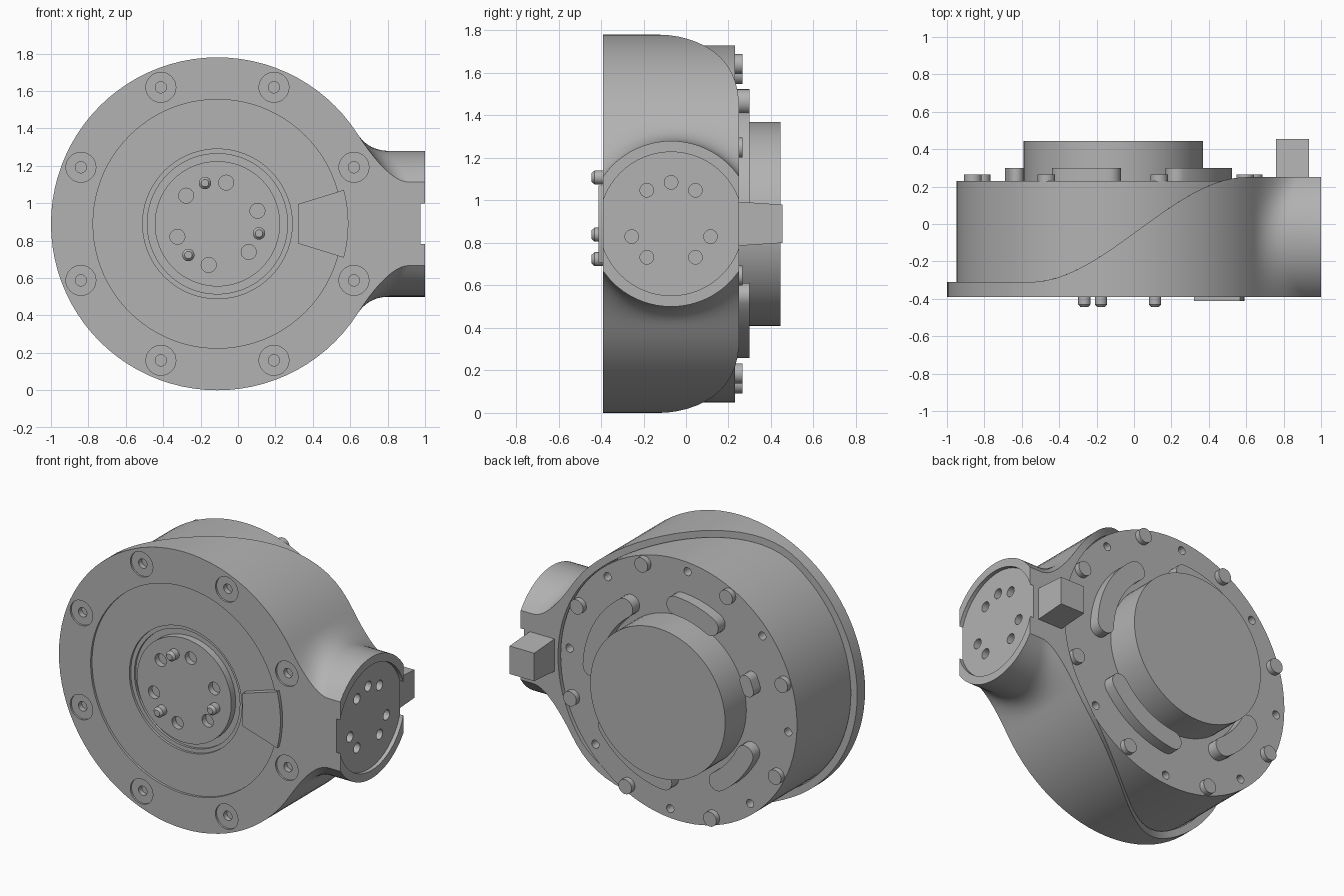
import bpy, bmesh, math
from mathutils import Matrix, Vector

if "Cube" in bpy.data.objects:
    bpy.data.objects.remove(bpy.data.objects["Cube"])

CX, CZ = -0.11, 0.89              # main axis, runs along y
FRONT, BACK = -0.39, 0.25
PIPE_Y = (FRONT + BACK) / 2

grey = bpy.data.materials.new("cast_grey")
grey.diffuse_color = (0.45, 0.45, 0.45, 1)
grey.use_nodes = True
grey.node_tree.nodes["Principled BSDF"].inputs["Base Color"].default_value = grey.diffuse_color


def finish(name, bm, smooth=True):
    bmesh.ops.recalc_face_normals(bm, faces=bm.faces)
    me = bpy.data.meshes.new(name)
    bm.to_mesh(me)
    bm.free()
    ob = bpy.data.objects.new(name, me)
    bpy.context.collection.objects.link(ob)
    me.materials.append(grey)
    if smooth:
        bpy.ops.object.select_all(action='DESELECT')
        ob.select_set(True)
        bpy.context.view_layer.objects.active = ob
        bpy.ops.object.shade_smooth_by_angle(angle=math.radians(30))
    return ob


def add_cyl(bm, x, z, r, y0, y1, segs=24, r1=None):
    m = Matrix.Translation((x, (y0 + y1) / 2, z)) @ Matrix.Rotation(-math.pi / 2, 4, 'X')
    bmesh.ops.create_cone(bm, cap_ends=True, segments=segs, radius1=r,
                          radius2=r if r1 is None else r1, depth=y1 - y0, matrix=m)


def add_cyl_x(bm, y, z, r, x0, x1, segs=24):
    m = Matrix.Translation(((x0 + x1) / 2, y, z)) @ Matrix.Rotation(math.pi / 2, 4, 'Y')
    bmesh.ops.create_cone(bm, cap_ends=True, segments=segs, radius1=r,
                          radius2=r, depth=x1 - x0, matrix=m)


def polar(r, deg):
    a = math.radians(deg)
    return CX + r * math.cos(a), CZ + r * math.sin(a)


def cut(ob, bm, name):
    cutter = finish(name, bm, False)
    cutter.hide_render = True
    cutter.hide_set(True)
    mod = ob.modifiers.new(name, 'BOOLEAN')
    mod.operation, mod.solver, mod.object = 'DIFFERENCE', 'EXACT', cutter
    bpy.context.view_layer.objects.active = ob
    bpy.ops.object.modifier_apply(modifier=name)
    bpy.data.objects.remove(cutter)


def prism(name, pts, y0, y1):
    bm = bmesh.new()
    face = bm.faces.new([bm.verts.new((x, y0, z)) for x, z in pts])
    ext = bmesh.ops.extrude_face_region(bm, geom=[face])
    for v in ext['geom']:
        if isinstance(v, bmesh.types.BMVert):
            v.co.y = y1
    return finish(name, bm)


def back_edge(x):
    """Sweeping rear edge of the housing."""
    u = min(max((x + 0.55) / 1.15, 0), 1)
    return -0.31 + 0.56 * u * u * (3 - 2 * u)


def outline(h):
    """Drum outline with a side pipe of half height h, flared into the drum."""
    a = math.asin(0.541)
    p0 = Vector((0.89 * math.cos(a), 0.89 * math.sin(a)))
    c = Vector((p0.x + (p0.y - h) * math.tan(a), h))
    p2 = Vector((c.x + 0.11, h))
    n = 10
    flare = [(1 - t) ** 2 * p0 + 2 * t * (1 - t) * c + t * t * p2
             for t in (i / n for i in range(n + 1))]
    low = [Vector((p.x, -p.y)) for p in flare]
    end = [Vector((1 - CX, h * k / 4)) for k in range(-4, 5)]
    arc = [Vector((0.89 * math.cos(t), 0.89 * math.sin(t)))
           for t in (a + (2 * math.pi - 2 * a) * i / 72 for i in range(1, 72))]
    return low + end + flare[::-1] + arc


# Housing: drum ring and side pipe lofted from front to back
bm = bmesh.new()
slices = 20
loops = []
for i in range(slices + 1):
    t = i / slices
    pts = outline(math.sqrt(0.39 ** 2 - (0.64 * (t - 0.5)) ** 2))
    loops.append([bm.verts.new((CX + p.x, FRONT + (back_edge(CX + p.x) - FRONT) * t, CZ + p.y))
                  for p in pts])
dirs = [p.normalized() for p in pts]
for r, y in ((0.845, None), (0.845, -0.33), (0.665, -0.33), (0.665, FRONT)):
    loops.append([bm.verts.new((CX + d.x * r, back_edge(CX + d.x * r) if y is None else y,
                                CZ + d.y * r)) for d in dirs])
for A, B in zip(loops, loops[1:] + loops[:1]):
    for j in range(len(A)):
        k = (j + 1) % len(A)
        bm.faces.new((A[j], A[k], B[k], B[j]))
housing = finish("housing", bm)

# Counterbored screw seats around the front rim
seats, sockets = bmesh.new(), bmesh.new()
for i in range(8):
    x, z = polar(0.79, 22.5 + 45 * i)
    add_cyl(seats, x, z, 0.08, FRONT - 0.1, FRONT + 0.012, 32)
    add_cyl(sockets, x, z, 0.03, FRONT - 0.1, FRONT + 0.045)
cut(housing, seats, "seat_cutter")
cut(housing, sockets, "socket_cutter")

# Recessed pipe flange with bolt holes
rec = bmesh.new()
add_cyl_x(rec, PIPE_Y, CZ, 0.338, 0.975, 1.2, 64)
cut(housing, rec, "flange_cutter")
bolts = bmesh.new()
for deg in (90, 54, 126, -18, 198, -54, 234):
    a = math.radians(deg)
    add_cyl_x(bolts, PIPE_Y + 0.195 * math.cos(a), CZ + 0.195 * math.sin(a), 0.032, 0.92, 1.2)
cut(housing, bolts, "bolt_cutter")

# Front plate: stepped recess, groove and central hub
bm = bmesh.new()
profile = [(0.67, -0.345), (0.67, -0.375), (0.40, -0.375), (0.40, -0.36), (0.375, -0.36),
           (0.375, -0.33), (0.335, -0.33), (0.335, -0.39)]
rings = [[bm.verts.new((polar(r, 360 * i / 72)[0], y, polar(r, 360 * i / 72)[1]))
          for i in range(72)] for r, y in profile]
for A, B in zip(rings, rings[1:]):
    for j in range(72):
        bm.faces.new((A[j], A[(j + 1) % 72], B[(j + 1) % 72], B[j]))
bm.faces.new(rings[0])
bm.faces.new(rings[-1])
plate = finish("front_plate", bm)
holes = bmesh.new()
for i in range(6):
    add_cyl(holes, *polar(0.225, 78 + 60 * i), 0.04, -0.5, -0.352)
cut(plate, holes, "hub_hole_cutter")

# Chamfered hub pins
bm = bmesh.new()
for i in range(3):
    x, z = polar(0.228, 107 + 120 * i)
    add_cyl(bm, x, z, 0.033, -0.43, -0.38)
    add_cyl(bm, x, z, 0.02, -0.445, -0.43, r1=0.033)
finish("hub_pins", bm)

# Wedge shaped pointer plate with curved outer edge
arc = [polar(0.70, -15 + 3 * i) for i in range(11)]
prism("pointer_plate", [(0.32, CZ + 0.105), (0.32, CZ - 0.105)] + arc, -0.412, -0.36)

# Rear can with small holes between the screws
bm = bmesh.new()
add_cyl(bm, CX, CZ, 0.84, -0.34, 0.23, 96)
can = finish("rear_can", bm)
holes = bmesh.new()
for i in range(8):
    add_cyl(holes, *polar(0.78, 4.5 + 45 * i), 0.026, 0.17, 0.4, 20)
cut(can, holes, "can_hole_cutter")

# Rear screws
bm = bmesh.new()
for i in range(8):
    add_cyl(bm, *polar(0.79, 27 + 45 * i), 0.047, 0.2, 0.265)
finish("rear_screws", bm)

# Rear cap
bm = bmesh.new()
add_cyl(bm, CX, CZ, 0.48, 0.2, 0.445, 72)
finish("rear_cap", bm)


# Curved ribs around the rear cap, with rounded ends
def rib(name, a0, a1, r=0.575, hw=0.06):
    n = 14
    angs = [a0 + (a1 - a0) * i / n for i in range(n + 1)]
    pts = [polar(r + hw, a) for a in angs]
    for end, start, step in ((a1, a1, 1), (a0, a0 + 180, 1)):
        ex, ez = polar(r, end)
        pts += [(ex + hw * math.cos(math.radians(start + 22.5 * k)),
                 ez + hw * math.sin(math.radians(start + 22.5 * k))) for k in range(1, 8)]
        if end == a1:
            pts += [polar(r - hw, a) for a in reversed(angs)]
    prism(name, pts, 0.2, 0.30)


for i, (a0, a1) in enumerate(((2, 54), (92, 118), (206, 236), (276, 324))):
    rib("rib_%d" % (i + 1), a0, a1)
rib("rib_small", 157, 163, 0.565, 0.04)

# Tapered connector block on the pipe
bm = bmesh.new()
bmesh.ops.create_cube(bm, size=1)
for v in bm.verts:
    far = v.co.y > 0
    v.co = Vector((0.848 + v.co.x * 0.175, 0.455 if far else 0.23,
                   CZ + v.co.z * (0.18 if far else 0.21)))
finish("connector_block", bm, False)
